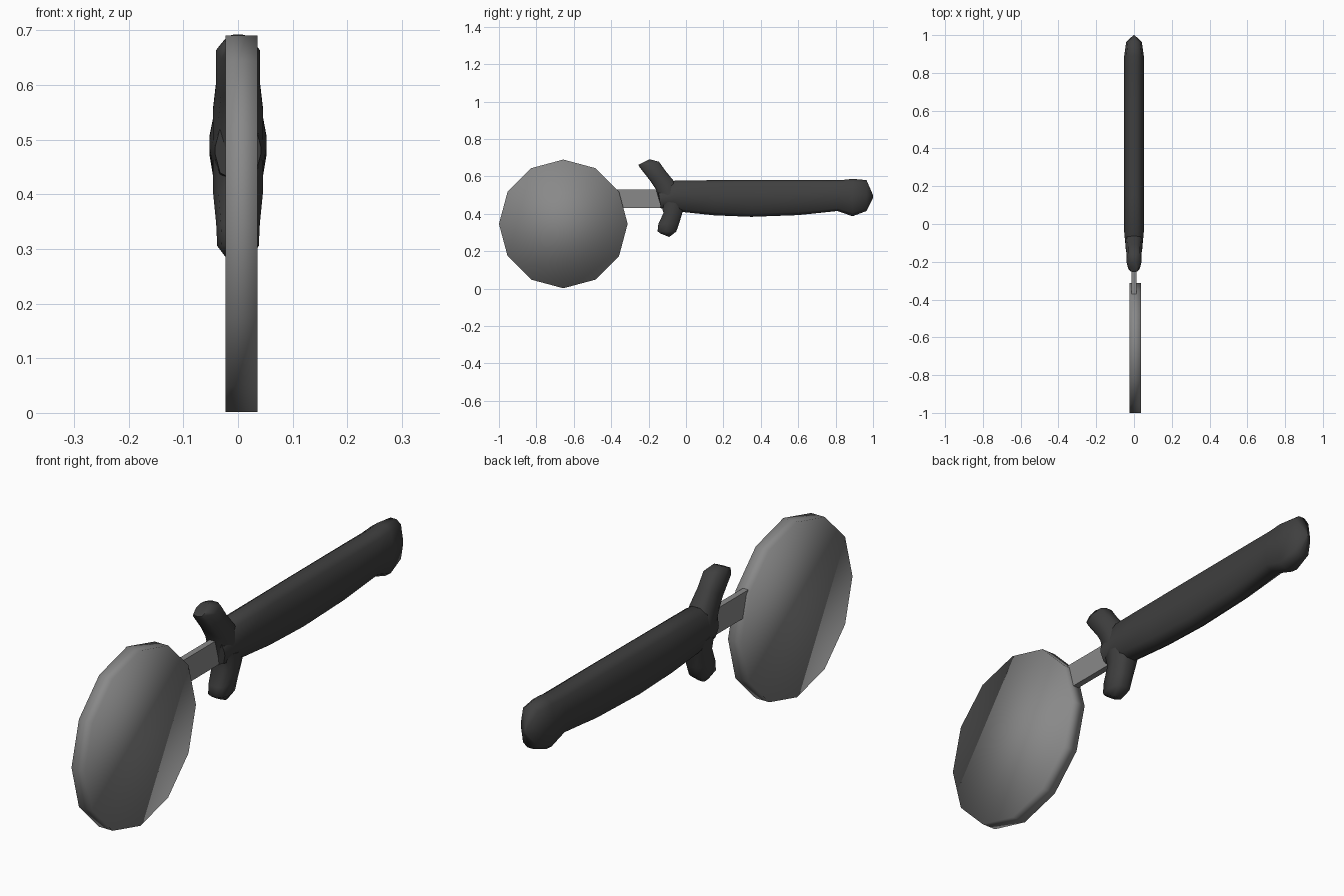
import bpy, bmesh, math

if "Cube" in bpy.data.objects:
    bpy.data.objects.remove(bpy.data.objects["Cube"])


def material(name, value):
    m = bpy.data.materials.new(name)
    m.diffuse_color = (value, value, value, 1)
    m.use_nodes = True
    m.node_tree.nodes["Principled BSDF"].inputs["Base Color"].default_value = m.diffuse_color
    return m


def finish(bm, name, mat, angle):
    bmesh.ops.recalc_face_normals(bm, faces=bm.faces)
    me = bpy.data.meshes.new(name)
    bm.to_mesh(me)
    bm.free()
    ob = bpy.data.objects.new(name, me)
    bpy.context.collection.objects.link(ob)
    me.materials.append(mat)
    bpy.ops.object.select_all(action='DESELECT')
    ob.select_set(True)
    bpy.context.view_layer.objects.active = ob
    bpy.ops.object.shade_smooth_by_angle(angle=math.radians(angle))
    return ob


# Rounded section: (share of half width, share of half height)
QUARTER = [(1, 0.12), (0.78, 0.82), (0.32, 1)]
HALF = QUARTER + [(-a, b) for a, b in reversed(QUARTER)]
SECTION = HALF + [(-a, -b) for a, b in HALF]


def loft(name, stations, mat):
    """Each station spans two (y, z) outline points with half width w."""
    bm = bmesh.new()
    rings = []
    for y1, z1, y2, z2, w in stations:
        cy, cz, dy, dz = (y1 + y2) / 2, (z1 + z2) / 2, (y1 - y2) / 2, (z1 - z2) / 2
        rings.append([bm.verts.new((a * w, cy + b * dy, cz + b * dz)) for a, b in SECTION])
    n = len(SECTION)
    for r, s in zip(rings, rings[1:]):
        for i in range(n):
            j = (i + 1) % n
            bm.faces.new((r[i], r[j], s[j], s[i]))
    bm.faces.new(rings[0])
    bm.faces.new(rings[-1])
    return finish(bm, name, mat, 60)


steel = material("steel", 0.25)
black = material("black_grip", 0.05)

# Twelve-sided cutting wheel
bm = bmesh.new()
sides = [[bm.verts.new((x, -0.656 + 0.344 * math.cos(i * math.pi / 6),
                        0.346 + 0.344 * math.sin(i * math.pi / 6))) for i in range(12)]
         for x in (-0.023, 0.036)]
for s in sides:
    bm.faces.new(s)
for i in range(12):
    j = (i + 1) % 12
    bm.faces.new((sides[0][i], sides[0][j], sides[1][j], sides[1][i]))
finish(bm, "cutting_wheel", steel, 100)

# Flat shank between wheel and handle
bm = bmesh.new()
bmesh.ops.create_cube(bm, size=1)
bmesh.ops.scale(bm, vec=(0.024, 0.28, 0.10), verts=bm.verts)
bmesh.ops.translate(bm, vec=(0, -0.23, 0.48), verts=bm.verts)
finish(bm, "shank", steel, 30)

# Grip with flared pommel ending in an upright ridge
loft("grip", [
    (-0.15, 0.53, -0.135, 0.43, 0.042),
    (-0.06, 0.577, -0.02, 0.41, 0.052),
    (0.15, 0.58, 0.15, 0.392, 0.052),
    (0.35, 0.582, 0.35, 0.384, 0.052),
    (0.60, 0.582, 0.60, 0.393, 0.052),
    (0.83, 0.58, 0.81, 0.415, 0.052),
    (0.89, 0.587, 0.89, 0.387, 0.052),
    (0.965, 0.58, 0.965, 0.415, 0.041),
    (1.0, 0.50, 1.0, 0.485, 0.002),
], black)

# Upper and lower finger guards
loft("upper_guard", [
    (-0.14, 0.46, -0.02, 0.50, 0.046),
    (-0.16, 0.53, -0.065, 0.575, 0.046),
    (-0.19, 0.575, -0.11, 0.63, 0.04),
    (-0.245, 0.645, -0.144, 0.678, 0.04),
    (-0.255, 0.662, -0.195, 0.692, 0.024),
], black)
loft("lower_guard", [
    (-0.14, 0.47, 0.0, 0.45, 0.046),
    (-0.12, 0.405, -0.018, 0.41, 0.046),
    (-0.148, 0.345, -0.036, 0.35, 0.04),
    (-0.152, 0.306, -0.052, 0.305, 0.038),
    (-0.135, 0.294, -0.09, 0.276, 0.022),
], black)
